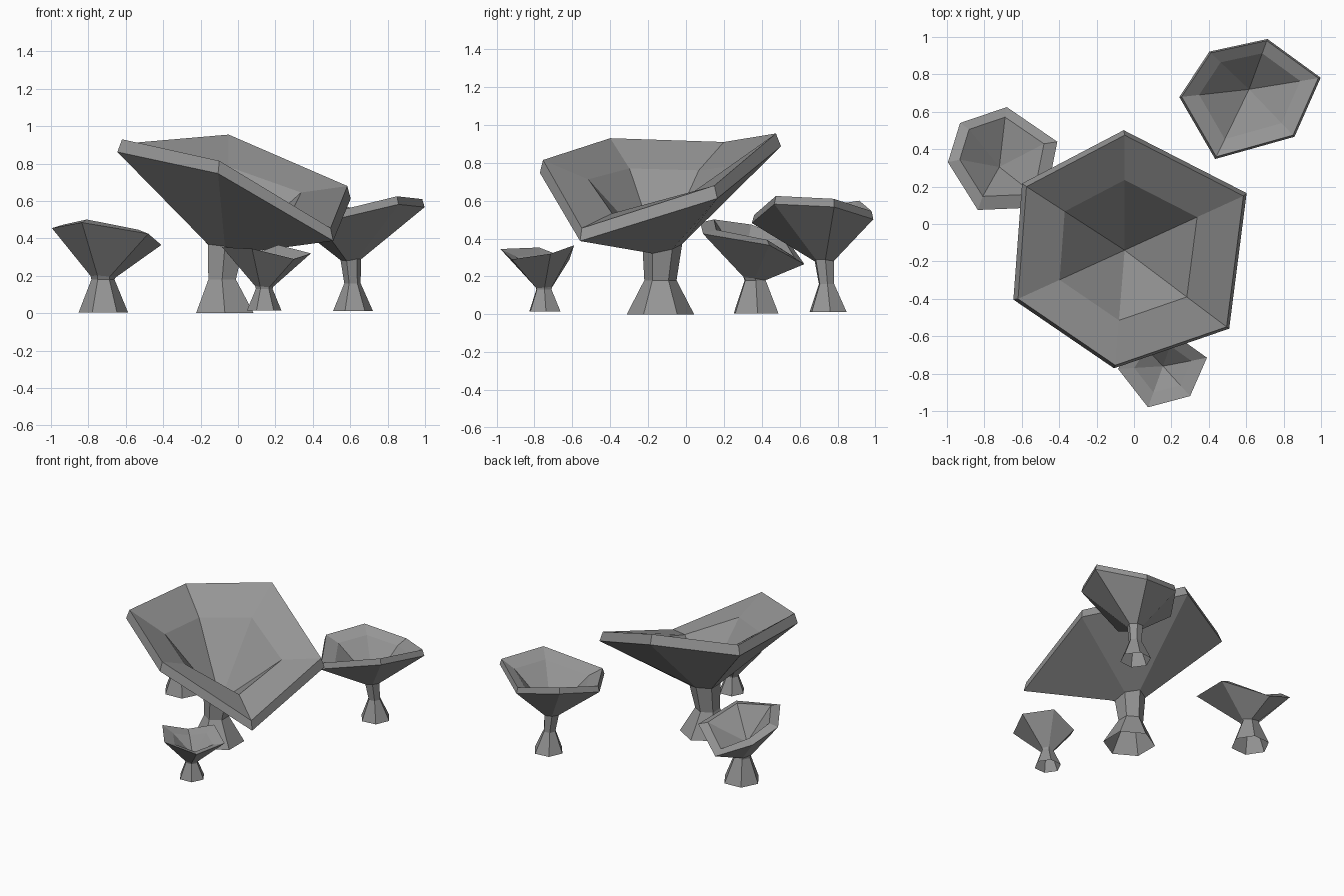
import bpy, bmesh, math
from mathutils import Vector

if "Cube" in bpy.data.objects:
    bpy.data.objects.remove(bpy.data.objects["Cube"])

grey = bpy.data.materials.new("dark_grey")
grey.diffuse_color = (0.3, 0.3, 0.3, 1)
grey.use_nodes = True
grey.node_tree.nodes["Principled BSDF"].inputs["Base Color"].default_value = grey.diffuse_color


def cup_mushroom(name, rim, lip, heart, inner, shift, keep, stem):
    """rim: six rim corners; lip: offset to a lower rim (None for a sharp edge);
    heart: deepest inner point; inner, shift, keep: size, offset and tilt of the inner ledge;
    stem: rings (x, y, z, radius) from the foot up to the cup bottom."""
    bm = bmesh.new()
    rim = [Vector(p) for p in rim]
    heart = Vector(heart)
    mean = sum(p.z for p in rim) / 6
    start = math.atan2(rim[0].y - heart.y, rim[0].x - heart.x)
    rings = []

    # stem rings, the top one tilted along with the cup
    for k, (x, y, z, r) in enumerate(stem):
        tilt = 0.1 if k == len(stem) - 1 else 0
        ring = []
        for i in range(6):
            a = start - math.radians(60 * i)
            ring.append(Vector((x + r * math.cos(a), y + r * math.sin(a),
                                z + tilt * (rim[i].z - mean))))
        rings.append(ring)

    # lower rim, rim, inner ledge
    if lip:
        rings.append([p + Vector(lip) + 0.035 * Vector((p.x - heart.x, p.y - heart.y, 0))
                      for p in rim])
    rings.append(rim)
    ledge = []
    for p in rim:
        q = heart.lerp(p, inner)
        q.z = mean + keep * (p.z - mean)
        ledge.append(q + Vector(shift))
    rings.append(ledge)

    # skin the rings, close the cup interior, leave the foot open
    vr = [[bm.verts.new(p) for p in ring] for ring in rings]
    for lo, hi in zip(vr, vr[1:]):
        for i in range(6):
            j = (i + 1) % 6
            bm.faces.new((lo[i], hi[i], hi[j], lo[j]))
    c = bm.verts.new(heart)
    for i in range(6):
        bm.faces.new((vr[-1][i], c, vr[-1][(i + 1) % 6]))
    me = bpy.data.meshes.new(name)
    bm.to_mesh(me)
    bm.free()
    me.materials.append(grey)
    ob = bpy.data.objects.new(name, me)
    bpy.context.collection.objects.link(ob)


# large central cup
cup_mushroom("large_cup_mushroom",
             [(-.05, .475, .955), (.585, .15, .68), (.495, -.55, .455),
              (-.10, -.755, .815), (-.62, -.40, .93), (-.575, .20, .91)],
             (-.005, .005, -.068), (-.05, -.14, .30), .61, (0, 0, -.09), .5,
             [(-.07, -.135, 0, .178), (-.085, -.135, .18, .085), (-.07, -.125, .355, .105)])

# medium cup, back right
cup_mushroom("back_cup_mushroom",
             [(.255, .68, .565), (.41, .915, .60), (.71, .98, .545),
              (.985, .78, .61), (.85, .475, .625), (.44, .36, .525)],
             (.0, .0, -.043), (.615, .72, .285), .74, (0, 0, -.045), .7,
             [(.615, .75, .012, .107), (.612, .742, .16, .044), (.603, .73, .285, .055)])

# medium cup, left, leaning back, sharp rim with a raised inner ledge
cup_mushroom("left_cup_mushroom",
             [(-.835, .075, .485), (-.995, .33, .455), (-.93, .54, .385),
              (-.68, .625, .265), (-.41, .44, .365), (-.48, .09, .425)],
             None, (-.72, .305, .26), .77, (0, .02, .025), .9,
             [(-.72, .37, .005, .132), (-.722, .365, .18, .062), (-.722, .36, .193, .066)])

# small cup, front, sharp uneven rim
cup_mushroom("front_cup_mushroom",
             [(-.085, -.775, .353), (.015, -.615, .29), (.215, -.59, .365),
              (.39, -.715, .32), (.30, -.92, .29), (.075, -.98, .345)],
             None, (.155, -.76, .19), .64, (0, 0, -.03), .6,
             [(.14, -.745, .015, .092), (.14, -.75, .13, .045), (.14, -.75, .142, .048)])
